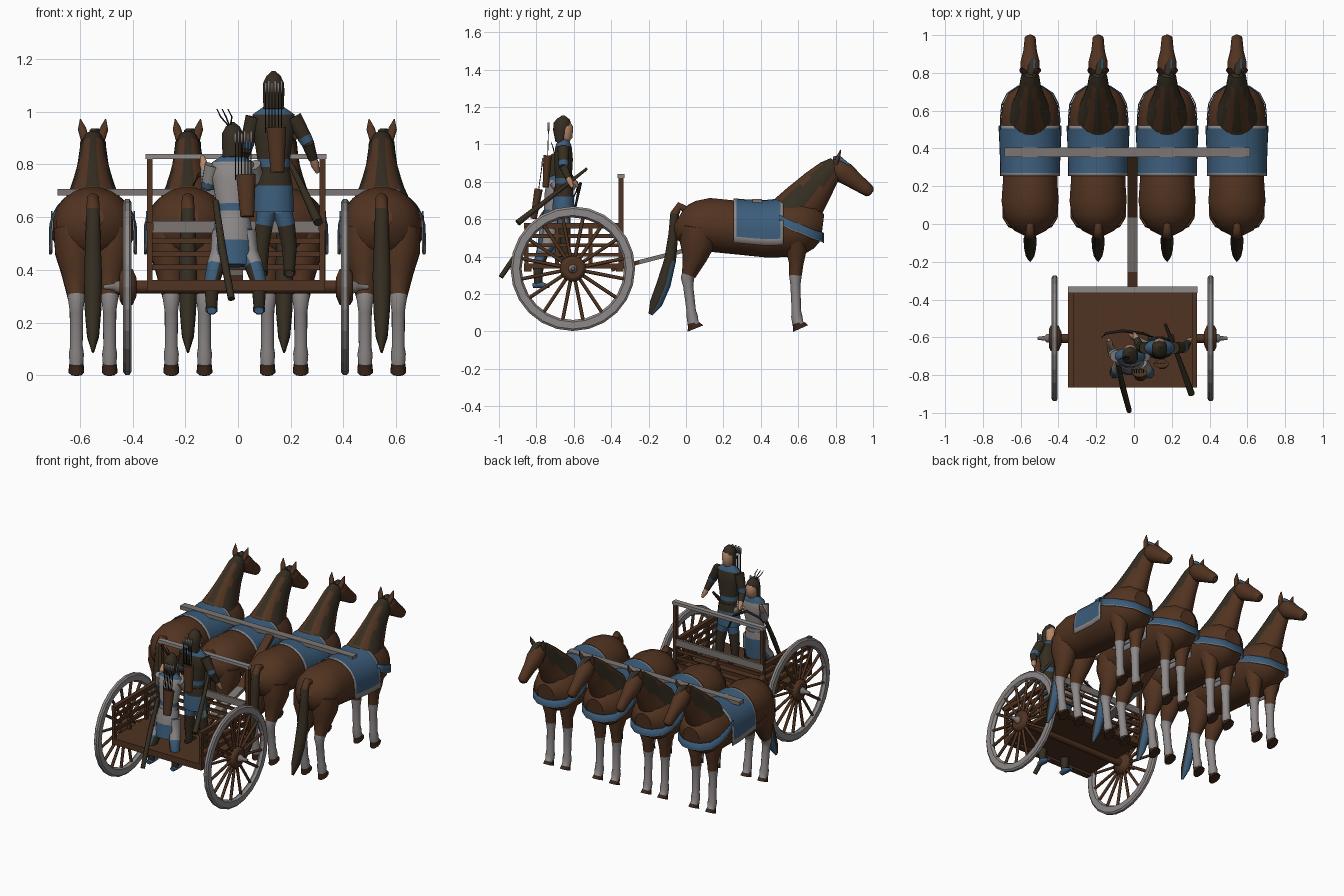
import bpy, bmesh, math
from mathutils import Vector as V

cube = bpy.data.objects.get("Cube")
if cube:
    bpy.data.objects.remove(cube)


def material(name, *rgb):
    m = bpy.data.materials.new(name)
    m.use_nodes = True
    m.diffuse_color = (*rgb, 1)
    m.node_tree.nodes["Principled BSDF"].inputs["Base Color"].default_value = (*rgb, 1)
    return m


COAT = material("chestnut coat", .085, .034, .015)
MANE = material("dark mane", .035, .026, .015)
GREY = material("pale grey", .27, .25, .245)
WORN = material("weathered wood", .2, .18, .17)
BLUE = material("blue cloth", .045, .11, .2)
WOOD = material("brown wood", .08, .033, .015)
HOOF = material("hoof brown", .04, .018, .01)
SKIN = material("skin", .45, .24, .14)
BLACK = material("black", .015, .014, .012)


def make(name, verts, faces, mats, rule=None, smooth=True):
    me = bpy.data.meshes.new(name)
    me.from_pydata(verts, [], faces)
    bm = bmesh.new()
    bm.from_mesh(me)
    bmesh.ops.recalc_face_normals(bm, faces=bm.faces)
    bm.to_mesh(me)
    bm.free()
    for m in mats if isinstance(mats, list) else [mats]:
        me.materials.append(m)
    for p in me.polygons:
        p.use_smooth = smooth and len(p.vertices) < 5
        if rule:
            p.material_index = int(rule(p.center))
    ob = bpy.data.objects.new(name, me)
    bpy.context.collection.objects.link(ob)
    return ob


def loft(name, pts, mats, n=10, rule=None, smooth=True):
    """Skin elliptical rings (x, y, z, half width, half depth) along a path."""
    c = [V(p[:3]) for p in pts]
    verts, last = [], len(pts) - 1
    for i, p in enumerate(pts):
        t = (c[min(i + 1, last)] - c[max(i - 1, 0)]).normalized()
        ref = V((0, 1, 0)) if abs(t.x) > .8 else V((1, 0, 0))
        side = (ref - t * ref.dot(t)).normalized()
        up = side.cross(t)
        for k in range(n):
            a = math.tau * (k + .5) / n
            verts.append(c[i] + side * p[3] * math.cos(a) + up * p[-1] * math.sin(a))
    faces = [(i * n + k, i * n + (k + 1) % n, (i + 1) * n + (k + 1) % n, (i + 1) * n + k)
             for i in range(last) for k in range(n)]
    faces += [tuple(range(n)), tuple(range(last * n, last * n + n))]
    return make(name, verts, faces, mats, rule, smooth)


def rod(name, a, b, r, mat, n=6):
    return loft(name, [(*a, r), (*b, r)], mat, n)


def box(name, lo, hi, mat):
    verts = [(x, y, z) for x in (lo[0], hi[0]) for y in (lo[1], hi[1]) for z in (lo[2], hi[2])]
    faces = [(0, 1, 3, 2), (4, 5, 7, 6), (0, 1, 5, 4), (2, 3, 7, 6), (0, 2, 6, 4), (1, 3, 7, 5)]
    return make(name, verts, faces, mat, smooth=False)


# Horse trunk: y, centre z, half width, half height
TRUNK = [(-.045, .6, .04, .05), (-.02, .585, .095, .1), (.04, .57, .14, .13), (.12, .57, .153, .145),
         (.22, .56, .146, .145), (.32, .55, .146, .145), (.43, .543, .15, .15), (.55, .55, .156, .155),
         (.63, .56, .148, .145), (.69, .56, .118, .118), (.73, .555, .06, .07)]


def trunk_at(y):
    for a, b in zip(TRUNK, TRUNK[1:]):
        if a[0] <= y <= b[0]:
            f = (y - a[0]) / (b[0] - a[0])
            return [p + (q - p) * f for p, q in zip(a, b)]


def mane_rule(c):
    """Dark stripe along the crest and dark hair hanging on both sides."""
    behind = c.z > .555 + (c.y - .54) * 1.2
    width = .115 - max(0, c.y - .56) * .3
    return behind and (abs(c.x) < .014 or abs(c.x) > width * .55 or c.y > .72)


def build_horse():
    parts = [loft("horse_body", [(0, y, z, w, h) for y, z, w, h in TRUNK], COAT, 20)]
    # Neck with painted mane
    neck = [(.54, .58, .13, .14), (.585, .635, .115, .13), (.63, .69, .09, .118), (.67, .74, .074, .104),
            (.71, .79, .06, .09), (.77, .86, .05, .066), (.805, .9, .035, .04)]
    parts.append(loft("horse_neck", [(0, *p) for p in neck], [COAT, MANE], 26, mane_rule))
    head = [(.785, .895, .03, .03), (.81, .875, .05, .053), (.85, .845, .052, .058), (.91, .8, .037, .045),
            (.955, .768, .032, .038), (.982, .747, .03, .032), (.993, .738, .014, .016)]
    parts.append(loft("horse_head", [(0, *p) for p in head], COAT, 14))
    parts.append(loft("horse_forelock", [(0, .79, .925, .016, .012), (.01, .82, .925, .024, .014),
                                         (.012, .87, .885, .018, .012), (.012, .9, .85, .004, .004)],
                      [MANE, BLUE], 8, lambda c: c.x > .02))
    # Tail: brown dock, dark hair, blue along the inner side of the tip
    tail = [(0, .65, .02, .02), (-.035, .67, .024, .022), (-.06, .63, .026, .024), (-.068, .52, .03, .026),
            (-.085, .38, .036, .032), (-.12, .25, .033, .038), (-.16, .15, .024, .034), (-.19, .09, .005, .012)]
    parts.append(loft("horse_tail", [(0, *p) for p in tail], [MANE, COAT, BLUE], 10,
                      lambda c: 1 if c.z > .63 else 2 if c.z < .32 and c.y > -.085 - (.38 - c.z) * .36 + .012 else 0))
    for s, tag in ((1, "left"), (-1, "right")):
        parts.append(loft(tag + "_ear", [(s * .03, .8, .895, .017, .013), (s * .042, .815, .935, .017, .011),
                                         (s * .048, .828, .972, .002, .002)], COAT, 8))
        hind = [(.07, .56, .075, .095), (.06, .47, .08, .095), (.045, .39, .06, .065), (.015, .3, .036, .038),
                (.008, .285, .033, .036), (.012, .24, .026, .027), (.028, .11, .025, .025), (.033, .08, .03, .03),
                (.038, .045, .027, .03), (.042, .035, .029, .034), (.05, .015, .031, .045)]
        fore = [(.58, .53, .07, .075), (.59, .43, .055, .055), (.59, .36, .036, .038), (.585, .3, .034, .034),
                (.585, .25, .027, .027), (.59, .11, .025, .025), (.592, .08, .03, .03), (.598, .045, .027, .03),
                (.603, .035, .029, .034), (.612, .015, .031, .045)]
        for kind, leg in (("hind", hind), ("fore", fore)):
            pts = [(s * (.063 + max(0, p[1] - .4) * .08), *p) for p in leg]
            parts.append(loft(f"{tag}_{kind}_leg", pts, [COAT, GREY, HOOF], 10,
                              lambda c: 2 if c.z < .042 else 1 if c.z < .3 else 0))
    # Saddle cloth, hanging straight below the widest line, with a pale border
    ys = [.255, .27, .33, .38, .43, .505, .52]
    steps = 18
    verts = []
    for y in ys:
        _, zc, w, h = trunk_at(y)
        for k in range(steps + 1):
            a = math.radians(-122 + 244 * k / steps)
            x = math.sin(a) if abs(a) < math.pi / 2 else math.copysign(1, a)
            verts.append((x * (w + .013), y, zc + math.cos(a) * (h + .01)))
    n = steps + 1
    faces = [(i * n + k, i * n + k + 1, (i + 1) * n + k + 1, (i + 1) * n + k)
             for i in range(len(ys) - 1) for k in range(steps)]
    cloth = make("saddle_cloth", verts, faces, [BLUE, GREY],
                 lambda c: c.y < .27 or c.y > .505 or c.z < .502)
    cloth.modifiers.new("thickness", "SOLIDIFY").thickness = .006
    parts.append(cloth)
    # Breast strap with a pale lower hem
    half = [(.159, .5, .6), (.16, .56, .57), (.153, .635, .54), (.123, .694, .515), (.065, .733, .505)]
    path = half + [(0, .738, .5)] + [(-x, y, z) for x, y, z in reversed(half)]
    heights = [-.027, -.021, .024]
    verts = [(x, y, z + h) for h in heights for x, y, z in path]
    n = len(path)
    faces = [(r * n + i, r * n + i + 1, r * n + n + i + 1, r * n + n + i) for r in (0, 1) for i in range(n - 1)]
    strap = make("breast_strap", verts, faces, [BLUE, GREY])
    for p in strap.data.polygons[:n - 1]:
        p.material_index = 1
    strap.modifiers.new("thickness", "SOLIDIFY").thickness = .006
    parts.append(strap)
    return parts


# Team of four, sharing mesh data
team = build_horse()
for x in (-.19, .175, .545):
    for part in team:
        twin = part.copy()
        bpy.context.collection.objects.link(twin)
        twin.location.x = x
for part in team:
    part.location.x = -.55

# Yoke and draught pole
box("yoke", (-.685, .355, .682), (.615, .405, .707), WORN)
for name, a, b, mat in (("pole_root", (-.4, .33), (-.25, .37), WOOD), ("pole_middle", (-.25, .37), (.04, .445), WORN),
                        ("pole_tip", (.04, .445), (.37, .69), WOOD)):
    loft(name, [(-.008, *a, .038, .016), (-.008, *b, .038, .016)], mat, 4, smooth=False)

# Chariot box
L, R, BACK, FRONT = -.345, .33, -.865, -.335
box("floor", (L, BACK, .335), (R, FRONT, .362), WOOD)
for y in (BACK + .02, FRONT - .02):
    box("floor_beam", (L, y - .02, .32), (R, y + .02, .345), WOOD)
for x in (L + .01, R - .01):
    box("front_post", (x - .011, FRONT - .025, .35), (x + .011, FRONT, .83), WOOD)
    for y in (BACK + .012, -.69, -.51):
        box("side_post", (x - .01, y - .01, .35), (x + .01, y + .01, .56), WOOD)
    box("side_rail", (x - .014, BACK, .55), (x + .014, FRONT, .58), WOOD)
    for z in (.41, .46, .51):
        box("side_slat", (x - .006, BACK, z - .01), (x + .006, FRONT, z + .01), WOOD)
box("top_rail", (L - .005, FRONT - .03, .82), (R + .005, FRONT + .005, .84), GREY)
box("front_board", (L, FRONT - .015, .54), (R, FRONT, .585), WORN)
for z in (.41, .46, .51):
    box("front_slat", (L, FRONT - .015, z - .01), (R, FRONT - .003, z + .01), WOOD)

# Wheels and axle
AY, AZ, RAD = -.605, .335, .333
rod("axle", (-.42, AY, AZ), (.406, AY, AZ), .025, WOOD, 10)
for s, wx in ((-1, -.42), (1, .406)):
    seg = 24
    profile = [(-.016, .285), (-.016, .322), (-.008, RAD), (.008, RAD), (.016, .322), (.016, .285), (0, .274)]
    m = len(profile)
    verts = [(wx + dx, AY + r * math.cos(math.tau * i / seg), AZ + r * math.sin(math.tau * i / seg))
             for i in range(seg) for dx, r in profile]
    faces = [(i * m + k, i * m + (k + 1) % m, (i + 1) % seg * m + (k + 1) % m, (i + 1) % seg * m + k)
             for i in range(seg) for k in range(m)]
    make("wheel_rim", verts, faces, GREY, smooth=False)
    loft("wheel_hub", [(wx + s * d, AY, AZ, r) for d, r in ((-.035, .035), (-.02, .07), (.02, .07), (.03, .05))], WOOD, 16)
    loft("hub_cap", [(wx + s * d, AY, AZ, r) for d, r in ((.02, .026), (.045, .022), (.05, .014), (.09, .008))], WORN, 10)
    for k in range(16):
        a = math.tau * (k + .5) / 16
        d = V((0, math.cos(a), math.sin(a)))
        hub = V((wx, AY, AZ))
        rod("spoke", hub + d * .05, hub + d * .285, .0095, WOOD)


# Archers: local z runs from the feet at 0, arms are shoulder-elbow-hand paths
def archer(tag, x, y, z, k, cloth, hip, boot, feet, arms, lean, skirt_len):
    def P(dx, dy, dz, *r):
        return (x + dx, y + dy + lean * dz, z + dz * k, *r)
    loft(tag + "_torso", [P(0, 0, .36, .066, .05), P(0, 0, .42, .062, .046), P(0, 0, .45, .064, .046),
                          P(0, 0, .55, .08, .052), P(0, 0, .62, .082, .045), P(0, 0, .655, .03, .03)],
         [cloth, BLUE], 12, lambda c: z + .42 * k < c.z < z + .45 * k or c.z > z + .63 * k)
    loft(tag + "_skirt", [P(0, 0, .4, .066, .052), P(0, 0, .35, .075, .058), P(0, 0, .3, .078, .06),
                          P(0, 0, skirt_len, .08, .062)], [BLUE, hip], 12, lambda c: c.z > z + .33 * k)
    loft(tag + "_head", [P(0, 0, .64, .022), P(0, .012, .67, .034, .036), P(0, .01, .72, .038, .042),
                         P(0, .005, .745, .03)], SKIN, 10)
    loft(tag + "_hood", [P(0, -.018, .64, .04, .025), P(0, -.014, .7, .043, .042), P(0, -.004, .735, .042, .05),
                         P(0, 0, .765, .028, .034), P(0, 0, .785, .006)], MANE, 10)
    for fx, fy in feet:
        knee = (x + fx * .8, y + fy * .3, z + .2 * k, .036)
        loft(tag + "_leg", [P(.5 * fx, 0, .34, .042), P(.6 * fx, 0, .25, .039), knee,
                            (x + fx, y + fy, z + .12, .031), (x + fx, y + fy, z + .02, .022)],
             [MANE, BLUE, GREY], 8, lambda c: 2 if c.z > z + .23 * k else 1 if c.z > z + .17 * k else 0)
        loft(tag + "_boot", [(x + fx, y + fy - .03, z + .015, .018, .014), (x + fx, y + fy + .01, z + .02, .025, .02),
                             (x + fx, y + fy + .06, z + .01, .014, .008)], boot, 8)
    for s, elbow, hand in arms:
        sh, e, h = V(P(s * .075, 0, .61)), V(elbow), V(hand)
        cuff = sh.lerp(e, .75)
        loft(tag + "_sleeve", [(*sh, .034), (*cuff, .029)], cloth, 8)
        loft(tag + "_sleeve_hem", [(*cuff, .03), (*e, .026)], BLUE, 8)
        loft(tag + "_forearm", [(*e, .025), (*e.lerp(h, .75), .018)], cloth, 8)
        loft(tag + "_hand", [(*e.lerp(h, .7), .015), (*h, .017), (*(h + (h - e).normalized() * .035), .008)], SKIN, 8)
    # Quiver and arrows on the back
    qx = 0 if lean == 0 else .04
    loft(tag + "_quiver", [P(qx + .015, -.095, .4, .028, .018), P(qx + .01, -.085, .57, .04, .024)], WOOD, 8)
    for i in range(6):
        dx = qx - .03 + .012 * i
        rod(tag + "_arrow", P(dx, -.085, .55), P(dx, -.08, .72), .003, BLACK, 4)
        rod(tag + "_fletching", P(dx, -.08, .7), P(dx, -.08, .74 + .008 * (i % 2)), .006, WORN, 4)


archer("standing_archer", .135, -.655, .37, 1, MANE, MANE, MANE, [(-.045, 0), (.06, .01)],
       [(-1, (.03, -.65, .86), (.01, -.6, .8)), (1, (.265, -.655, .88), (.292, -.62, .8))], 0, .25)
archer("lower_archer", -.02, -.76, .23, .93, GREY, GREY, BLUE, [(-.08, -.03), (.1, -.03)],
       [(-1, (-.115, -.68, .71), (-.13, -.63, .8)), (1, (.08, -.65, .72), (.0, -.6, .78))], .1, .2)

# Plume, slung staff, scabbard and bow
for dx in (-.03, -.01, .012):
    loft("plume", [(-.03, -.7, .94, .003), (-.035 + dx, -.71, .98, .003), (-.05 + dx, -.72, 1.01, .002)], BLACK, 5)
loft("slung_staff", [(.165, -.53, .87, .008), (.24, -.72, .72, .013), (.305, -.9, .58, .018)], MANE, 8)
loft("scabbard", [(-.085, -.74, .66, .012), (-.06, -.86, .48, .016), (-.025, -.99, .29, .014)], MANE, 8)
loft("bow", [(-.17, -.6, .72, .004), (-.15, -.58, .76, .007), (-.06, -.565, .79, .009), (.05, -.58, .72, .007),
             (.1, -.6, .62, .004)], BLACK, 6)
